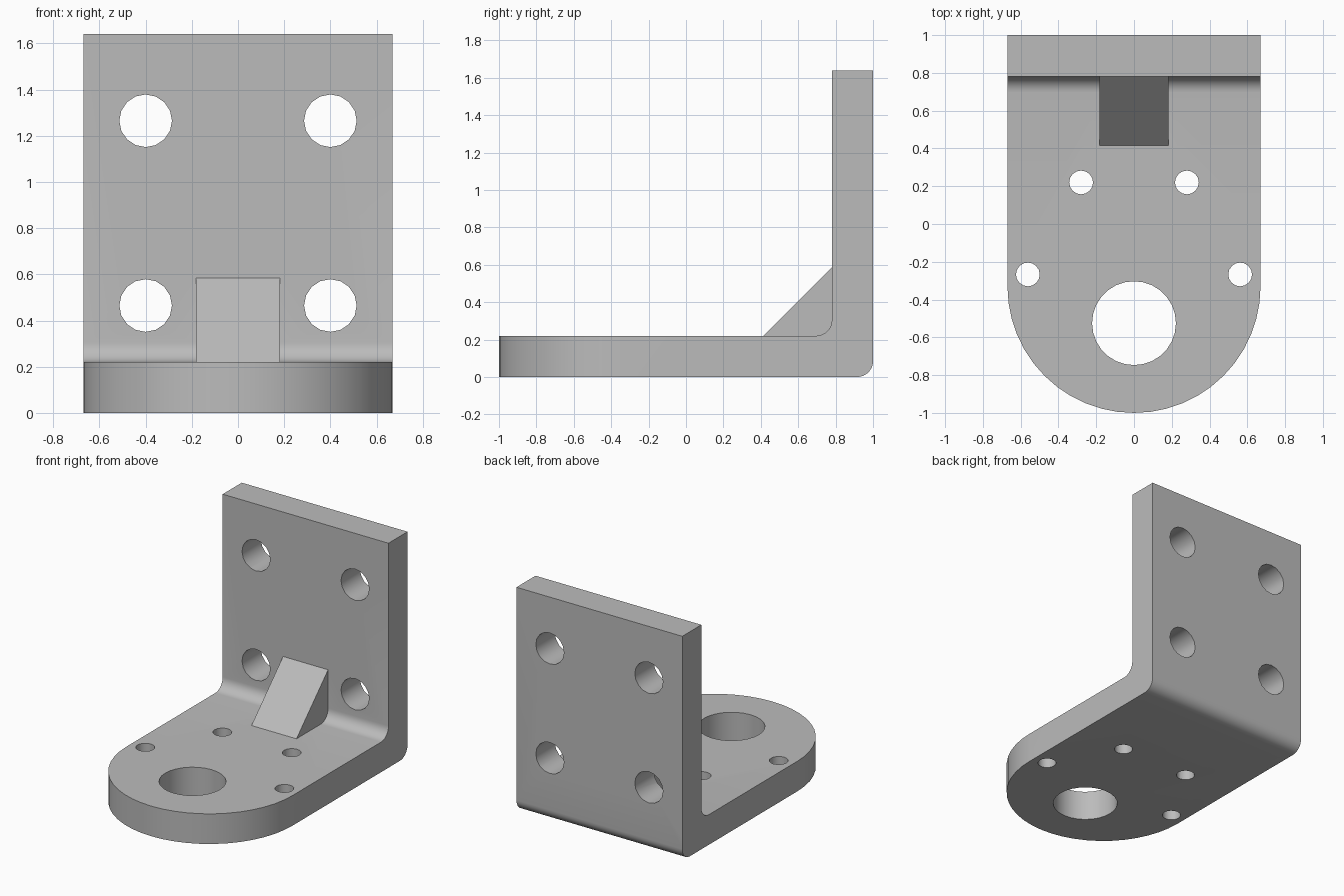
import bpy, bmesh
from math import sin, cos, pi, radians
from mathutils import Vector, Matrix

cube = bpy.data.objects.get("Cube")
if cube:
    bpy.data.objects.remove(cube, do_unlink=True)

HALF_W, THICK, HEIGHT = 0.67, 0.22, 1.64
WALL_Y, BEND = 0.78, 0.085

grey = bpy.data.materials.new("light grey metal")
grey.use_nodes = True
colour = (0.5, 0.5, 0.5, 1)
grey.diffuse_color = colour
grey.node_tree.nodes["Principled BSDF"].inputs["Base Color"].default_value = colour


def arc(cx, cy, r, start, end, steps):
    angles = [radians(start + (end - start) * i / steps) for i in range(steps + 1)]
    return [(cx + r * cos(a), cy + r * sin(a)) for a in angles]


def prism(name, points, offset, place):
    """Extrude a closed outline; place maps its 2D points into space."""
    bm = bmesh.new()
    face = bm.faces.new([bm.verts.new(place(u, v)) for u, v in points])
    made = bmesh.ops.extrude_face_region(bm, geom=[face])["geom"]
    verts = [g for g in made if isinstance(g, bmesh.types.BMVert)]
    bmesh.ops.translate(bm, verts=verts, vec=offset)
    bmesh.ops.recalc_face_normals(bm, faces=bm.faces)
    mesh = bpy.data.meshes.new(name)
    bm.to_mesh(mesh)
    bm.free()
    mesh.materials.append(grey)
    obj = bpy.data.objects.new(name, mesh)
    bpy.context.collection.objects.link(obj)
    return obj


def combine(target, other, operation):
    """Apply a boolean and remove the helper."""
    bpy.context.view_layer.objects.active = target
    mod = target.modifiers.new(operation, "BOOLEAN")
    mod.operation, mod.solver, mod.object = operation, "EXACT", other
    bpy.ops.object.modifier_apply(modifier=mod.name)
    bpy.data.objects.remove(other, do_unlink=True)


def side_point(x):
    return lambda y, z: (x, y, z)


# Bent plate: L-shaped side profile with rounded inner and outer bend
profile = [(-1, 0)] + arc(1 - BEND, BEND, BEND, -90, 0, 8)
profile += [(1, HEIGHT), (WALL_Y, HEIGHT)]
profile += arc(WALL_Y - BEND, THICK + BEND, BEND, 0, -90, 8) + [(-1, THICK)]
bracket = prism("angle_bracket", profile, (2 * HALF_W, 0, 0), side_point(-HALF_W))

# Rounded front end of the base
plan = arc(0, HALF_W - 1, HALF_W, 180, 360, 24) + [(HALF_W, 1.2), (-HALF_W, 1.2)]
outline = prism("outline_cutter", plan, (0, 0, 2), lambda x, y: (x, y, -0.1))
combine(bracket, outline, "INTERSECT")

# Triangular gusset in the inner corner
wedge = [(0.415, THICK), (WALL_Y, 0.585), (0.85, 0.585), (0.85, 0.15), (0.415, 0.15)]
gusset = prism("gusset", wedge, (0.364, 0, 0), side_point(-0.182))
combine(bracket, gusset, "UNION")


def drill_base(x, y, r, sides):
    circle = arc(x, y, r, 0, 360, sides)[:-1]
    hole = prism("hole_cutter", circle, (0, 0, 0.5), lambda u, v: (u, v, -0.1))
    combine(bracket, hole, "DIFFERENCE")


def drill_wall(x, z, r, sides):
    circle = arc(x, z, r, 0, 360, sides)[:-1]
    hole = prism("hole_cutter", circle, (0, 0.6, 0), lambda u, v: (u, 0.6, v))
    combine(bracket, hole, "DIFFERENCE")


# Large bore, small screw holes and wall mounting holes
drill_base(0, -0.525, 0.222, 28)
for side in (-1, 1):
    drill_base(side * 0.28, 0.22, 0.063, 16)
    drill_base(side * 0.562, -0.267, 0.063, 16)
    for z in (0.465, 1.265):
        drill_wall(side * 0.4, z, 0.114, 16)

bpy.ops.object.select_all(action="DESELECT")
bracket.select_set(True)
bpy.context.view_layer.objects.active = bracket
bpy.ops.object.shade_smooth_by_angle(angle=radians(30))
